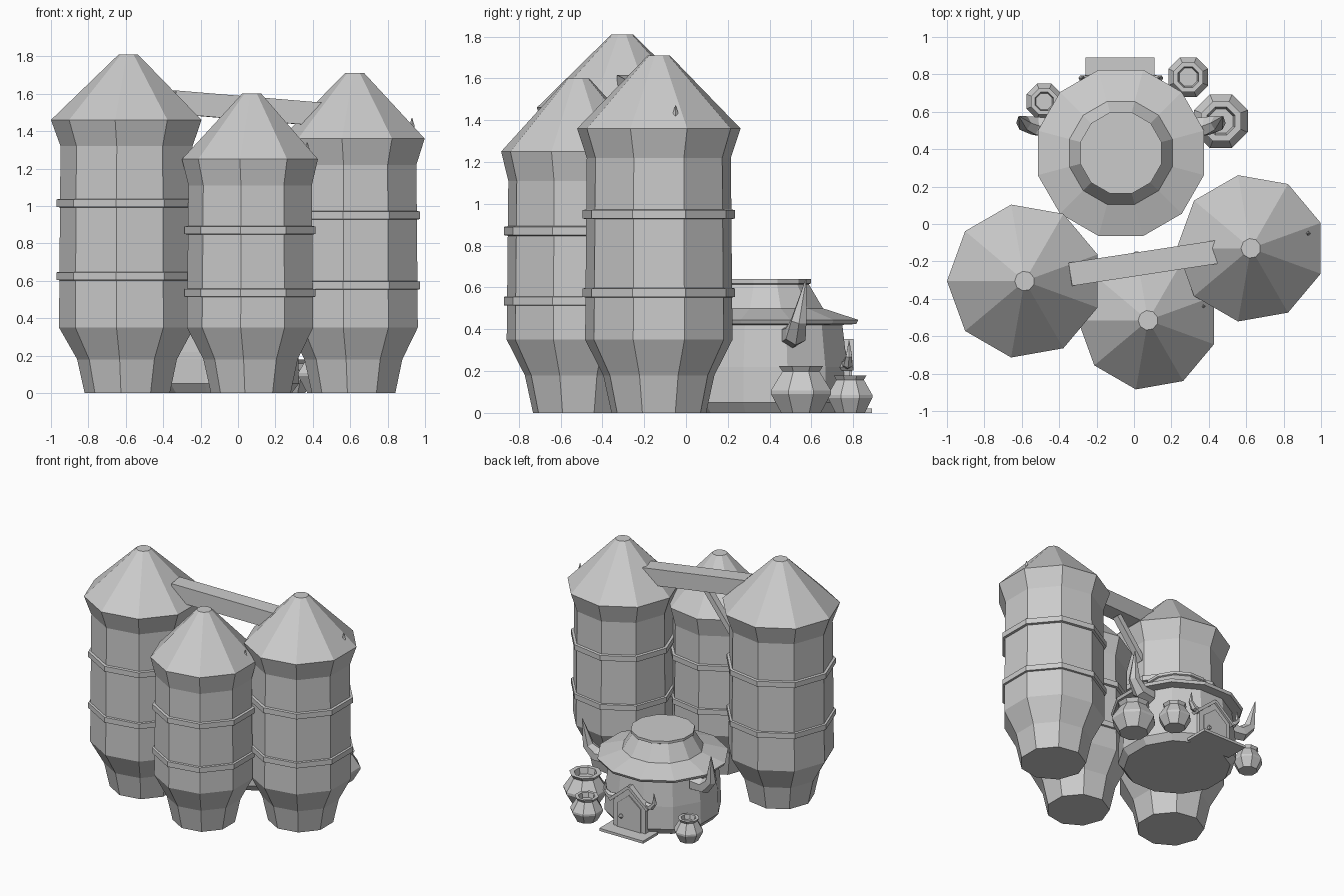
import bpy, bmesh, math
from mathutils import Vector

cube = bpy.data.objects.get("Cube")
if cube:
    bpy.data.objects.remove(cube)

stone = bpy.data.materials.new("plain_grey")
stone.use_nodes = True
GREY = (0.6, 0.6, 0.6, 1)
stone.diffuse_color = GREY
stone.node_tree.nodes["Principled BSDF"].inputs["Base Color"].default_value = GREY


def finish(name, bm):
    bmesh.ops.recalc_face_normals(bm, faces=bm.faces)
    mesh = bpy.data.meshes.new(name)
    bm.to_mesh(mesh)
    bm.free()
    mesh.materials.append(stone)
    obj = bpy.data.objects.new(name, mesh)
    bpy.context.collection.objects.link(obj)
    return obj


def loft(name, rings):
    """Skin a list of equal point rings and cap both ends."""
    bm = bmesh.new()
    loops = [[bm.verts.new(p) for p in ring] for ring in rings]
    n = len(loops[0])
    for a, b in zip(loops, loops[1:]):
        for i in range(n):
            j = (i + 1) % n
            bm.faces.new((a[i], a[j], b[j], b[i]))
    bm.faces.new(loops[0])
    bm.faces.new(loops[-1])
    return finish(name, bm)


def lathe(name, x, y, profile, sides, turn=0.0):
    """Faceted solid of revolution from (radius, height) pairs."""
    angles = [math.radians(turn) + math.tau * i / sides for i in range(sides)]
    return loft(name, [[(x + r * math.cos(a), y + r * math.sin(a), z) for a in angles]
                       for r, z in profile])


def beam(name, start, end, width, height):
    """Box running between two points."""
    start, end = Vector(start), Vector(end)
    axis = end - start
    bm = bmesh.new()
    bmesh.ops.create_cube(bm, size=1)
    for v in bm.verts:
        v.co = Vector((v.co.x * axis.length, v.co.y * width, v.co.z * height))
    obj = finish(name, bm)
    obj.location = (start + end) / 2
    obj.rotation_mode = 'QUATERNION'
    obj.rotation_quaternion = axis.to_track_quat('X', 'Z')
    return obj


def horn(name, points, radii, sides=6):
    """Tapered tusk following a bent path."""
    pts = [Vector(p) for p in points]
    rings = []
    for i, p in enumerate(pts):
        tangent = pts[min(i + 1, len(pts) - 1)] - pts[max(i - 1, 0)]
        side = tangent.cross(Vector((0, 1, 0))).normalized()
        other = tangent.cross(side).normalized()
        rings.append([p + radii[i] * (side * math.cos(math.tau * k / sides)
                                      + other * math.sin(math.tau * k / sides))
                      for k in range(sides)])
    return loft(name, rings)


def gable(name, x, half, shoulder, peak, y0, y1):
    """Gabled slab standing on the ground."""
    outline = [(-half, 0.02), (half, 0.02), (half, shoulder), (0, peak), (-half, shoulder)]
    return loft(name, [[(x + px, y, pz) for px, pz in outline] for y in (y0, y1)])


# Silos: foot radius, wall radius, eave radius, eave height, band heights
silos = [("right", -0.585, -0.305, 0.235, 0.372, 0.415, 1.46, (0.60, 0.99)),
         ("middle", 0.075, -0.515, 0.22, 0.348, 0.375, 1.25, (0.51, 0.845)),
         ("left", 0.625, -0.13, 0.23, 0.358, 0.397, 1.36, (0.55, 0.925))]
for side, x, y, foot, wall, eave, top, bands in silos:
    lathe(side + "_silo", x, y,
          [(foot, 0), (foot + 0.04, 0.18), (wall, 0.35), (wall - 0.008, top - 0.14),
           (eave, top), (0.053, top + 0.35)], 9, 20)
    for i, z in enumerate(bands):
        r = wall + 0.013
        lathe(f"{side}_silo_band_{i + 1}", x, y,
              [(r - 0.03, z), (r, z + 0.005), (r, z + 0.045), (r - 0.03, z + 0.05)], 9, 20)

# Chute between the silo roofs, with its brace
beam("roof_chute", (-0.345, -0.27, 1.555), (0.44, -0.15, 1.49), 0.125, 0.125)
beam("chute_brace", (-0.25, -0.22, 1.18), (-0.03, -0.22, 1.46), 0.05, 0.04)

# Small spikes on the roofs
for name, x, y, z in [("left_roof_spike", 0.93, -0.05, 1.40),
                      ("middle_roof_spike", 0.37, -0.44, 1.27)]:
    lathe(name, x, y, [(0.012, z), (0.015, z + 0.025), (0.002, z + 0.07)], 4)

# Hut
HX, HY = -0.07, 0.38
lathe("hut_wall", HX, HY, [(0.37, 0), (0.41, 0.05), (0.405, 0.22), (0.38, 0.43)], 12, 15)
lathe("hut_roof", HX, HY, [(0.36, 0.42), (0.45, 0.425), (0.46, 0.445), (0.285, 0.50),
                           (0.215, 0.615), (0.225, 0.62), (0.225, 0.64)], 12, 15)

# Doorway
lathe_step = beam("doorstep", (-0.26, 0.80, 0.01), (0.11, 0.80, 0.01), 0.18, 0.02)
gable("door_frame", HX, 0.135, 0.22, 0.33, 0.68, 0.785)
gable("door_panel", HX, 0.10, 0.20, 0.28, 0.70, 0.793)
lathe("door_knob", HX + 0.06, 0.80, [(0.008, 0.095), (0.018, 0.11), (0.008, 0.125)], 6)

# Mirrored door gable boards and horns
for side, s in (("left", 1), ("right", -1)):
    beam(side + "_gable_board", (HX + s * 0.16, 0.765, 0.21), (HX, 0.765, 0.345), 0.07, 0.022)
    horn(side + "_door_horn",
         [(HX + s * dx, y, z) for dx, y, z in
          [(0.13, 0.765, 0.23), (0.18, 0.775, 0.235), (0.21, 0.78, 0.27), (0.205, 0.78, 0.345)]],
         [0.025, 0.024, 0.017, 0.002])
    horn(side + "_hut_horn",
         [(HX + s * dx, y, z) for dx, y, z in
          [(0.36, 0.51, 0.37), (0.46, 0.525, 0.375), (0.52, 0.54, 0.44), (0.545, 0.575, 0.64)]],
         [0.06, 0.055, 0.042, 0.003])

# Pots with belly, neck, flared lip and hollow mouth
for name, x, y, r, h in [("large_pot", 0.465, 0.55, 0.155, 0.225),
                         ("medium_pot", 0.29, 0.785, 0.115, 0.18),
                         ("small_pot", -0.48, 0.655, 0.103, 0.17)]:
    lathe(name, x, y, [(r * 0.66, 0), (r, h * 0.4), (r, h * 0.48), (r * 0.62, h * 0.88),
                       (r * 0.74, h), (r * 0.52, h), (r * 0.45, h * 0.8)], 8, 22.5)
